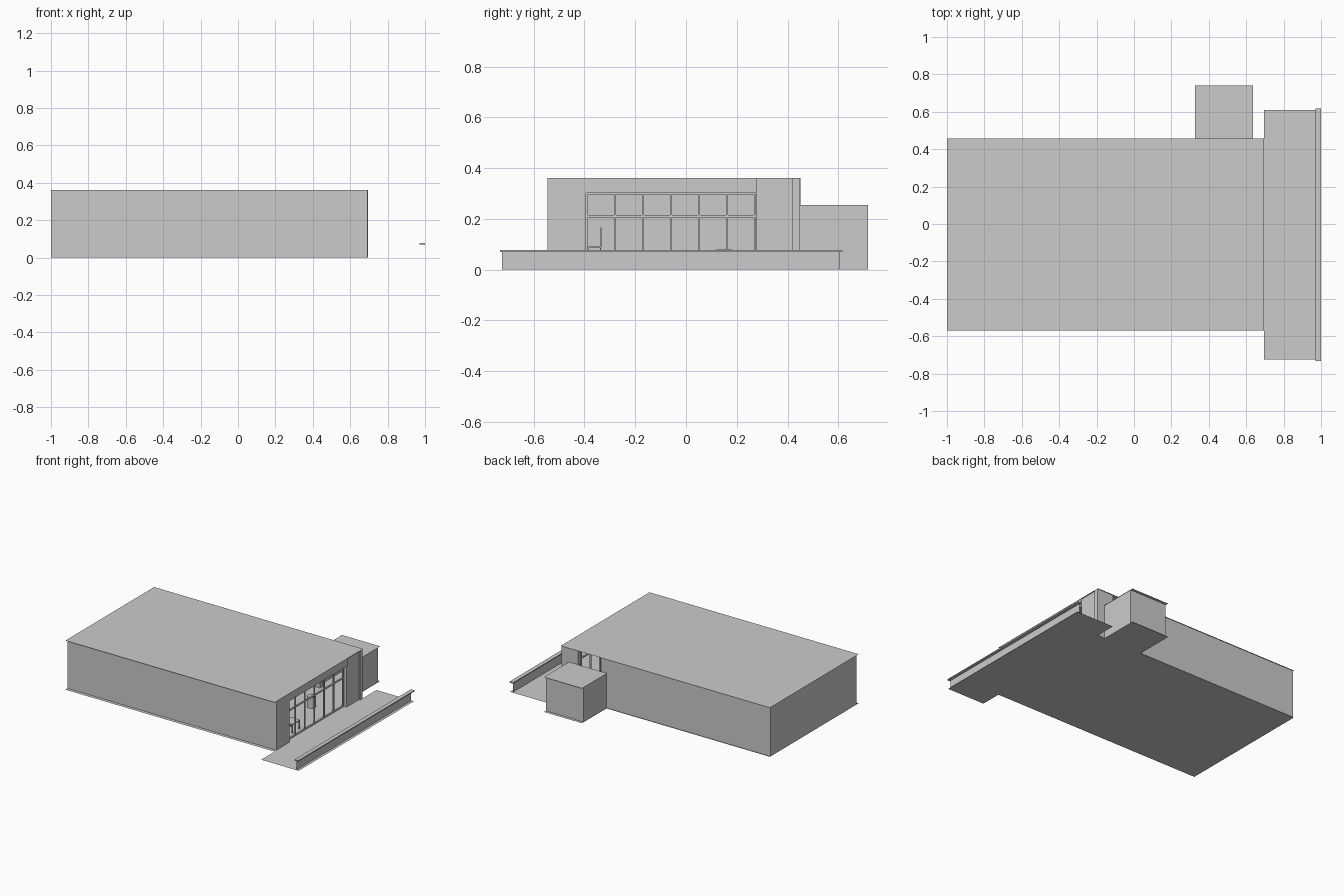
import bpy


def mesh(name, verts, faces):
    me = bpy.data.meshes.new(name)
    me.from_pydata(verts, [], faces)
    ob = bpy.data.objects.new(name, me)
    bpy.context.collection.objects.link(ob)
    return ob


def box(name, x0, x1, y0, y1, z0, z1):
    v = [(x, y, z) for x in (x0, x1) for y in (y0, y1) for z in (z0, z1)]
    f = [(0, 1, 3, 2), (4, 6, 7, 5), (0, 4, 5, 1), (2, 3, 7, 6), (0, 2, 6, 4), (1, 5, 7, 3)]
    return mesh(name, v, f)


def sheet(name, x0, x1, y0, y1, z):
    return mesh(name, [(x0, y0, z), (x1, y0, z), (x1, y1, z), (x0, y1, z)], [(0, 1, 2, 3)])


H = 0.36

# Floor and roof sheets, slightly wider than the walls
sheet("house_floor", -1, 0.695, -0.57, 0.457, 0)
sheet("house_roof", -1, 0.695, -0.57, 0.457, H)
sheet("annex_floor", 0.325, 0.635, 0.457, 0.74, 0)
sheet("annex_roof", 0.325, 0.635, 0.45, 0.74, 0.255)
sheet("terrace_floor", 0.695, 1, -0.725, 0.61, 0)

# House walls
box("front_wall", -1, 0.662, -0.545, -0.515, 0, H)
box("left_wall", -1, -0.97, -0.515, 0.42, 0, H)
box("back_wall", -1, 0.36, 0.42, 0.45, 0, H)
box("back_wall_corner", 0.57, 0.695, 0.42, 0.45, 0, H)

# Glazed end: solid pieces around the window opening
box("end_wall_front", 0.662, 0.692, -0.545, -0.395, 0, H)
box("end_wall_back", 0.662, 0.686, 0.278, 0.42, 0, H)
box("end_wall_header", 0.662, 0.692, -0.395, 0.278, 0.302, H)

# Window frame
for i in range(7):
    y = -0.391 + i * 0.1105
    box(f"window_mullion_{i + 1}", 0.655, 0.665, y - 0.004, y + 0.004, 0, 0.302)
for i, z in enumerate((0.004, 0.21, 0.30)):
    box(f"window_rail_{i + 1}", 0.654, 0.666, -0.397, 0.28, z - 0.004, z + 0.004)

# Posts at the back opening
for name, x in (("left", 0.36), ("right", 0.56)):
    box(f"opening_post_{name}", x, x + 0.01, 0.418, 0.452, 0, H)

# Annex walls
box("annex_side_left", 0.328, 0.34, 0.45, 0.718, 0, 0.255)
box("annex_side_right", 0.62, 0.632, 0.45, 0.718, 0, 0.255)
box("annex_back_wall", 0.34, 0.62, 0.706, 0.718, 0, 0.255)

# Terrace parapet and coping
mesh("parapet_wall", [(0.98, -0.725, 0), (0.98, 0.605, 0), (0.98, 0.605, 0.07), (0.98, -0.725, 0.07)],
     [(0, 1, 2, 3)])
box("parapet_coping", 0.97, 1, -0.733, 0.617, 0.07, 0.077)

# Chair beside the window
box("chair_seat", 0.57, 0.63, -0.39, -0.335, 0.084, 0.09)
box("chair_back", 0.57, 0.63, -0.337, -0.332, 0.084, 0.165)
for i, x in enumerate((0.572, 0.624)):
    for j, y in enumerate((-0.388, -0.338)):
        box(f"chair_leg_{i * 2 + j + 1}", x, x + 0.004, y, y + 0.004, 0, 0.084)

# Low bench
box("bench_top", 0.55, 0.63, -0.27, -0.18, 0.06, 0.067)
for i, x in enumerate((0.552, 0.623)):
    for j, y in enumerate((-0.268, -0.187)):
        box(f"bench_leg_{i * 2 + j + 1}", x, x + 0.005, y, y + 0.005, 0, 0.06)

# Round stool
bpy.ops.mesh.primitive_cylinder_add(vertices=24, radius=0.03, depth=0.08, location=(0.49, 0.15, 0.04))
bpy.context.object.name = "round_stool"
bpy.ops.object.shade_smooth_by_angle()
